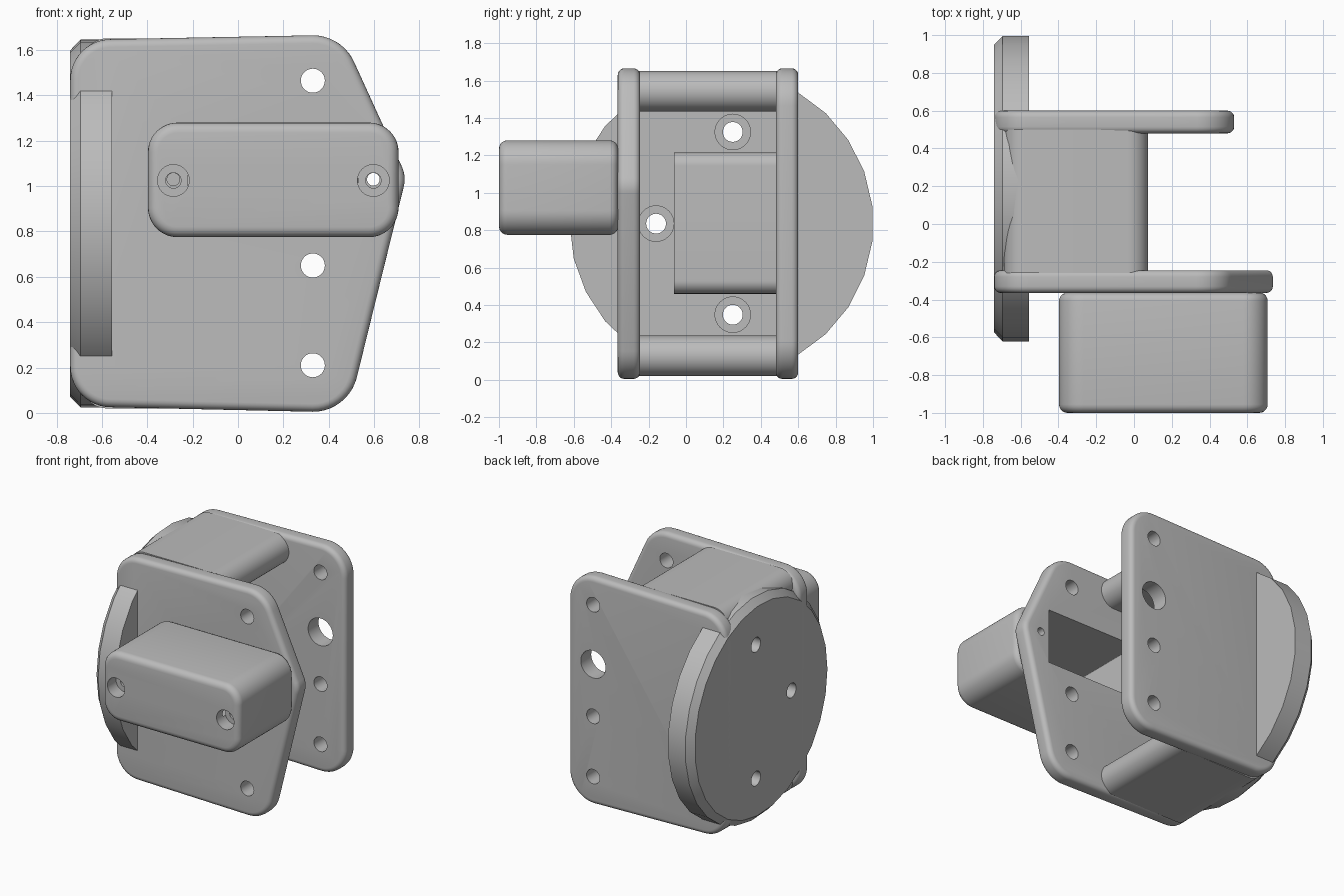
import bpy, bmesh, math
from mathutils import Vector
from mathutils.geometry import convex_hull_2d

if "Cube" in bpy.data.objects:
    bpy.data.objects.remove(bpy.data.objects["Cube"])

grey = bpy.data.materials.new("light_grey")
grey.diffuse_color = (0.5, 0.5, 0.5, 1)
grey.use_nodes = True
grey.node_tree.nodes["Principled BSDF"].inputs["Base Color"].default_value = grey.diffuse_color


def make_object(name, bm):
    bmesh.ops.recalc_face_normals(bm, faces=bm.faces)
    mesh = bpy.data.meshes.new(name)
    bm.to_mesh(mesh)
    bm.free()
    mesh.materials.append(grey)
    ob = bpy.data.objects.new(name, mesh)
    bpy.context.collection.objects.link(ob)
    return ob


def prism(name, circles, y0, y1, n=48):
    """Hull of circles (x, z, radius), extruded along y."""
    pts = [Vector((x + r * math.cos(2 * math.pi * i / n), z + r * math.sin(2 * math.pi * i / n)))
           for x, z, r in circles for i in range(n)]
    bm = bmesh.new()
    face = bm.faces.new([bm.verts.new((pts[i].x, y0, pts[i].y)) for i in convex_hull_2d(pts)])
    ext = bmesh.ops.extrude_face_region(bm, geom=[face])
    bmesh.ops.translate(bm, vec=(0, y1 - y0, 0),
                        verts=[v for v in ext["geom"] if isinstance(v, bmesh.types.BMVert)])
    return make_object(name, bm)


def rounded_box(name, x0, x1, z0, z1, r, y0, y1):
    corners = [(x, z, r) for x in (x0 + r, x1 - r) for z in (z0 + r, z1 - r)]
    return prism(name, corners, y0, y1)


def apply_all(ob):
    bpy.ops.object.select_all(action="DESELECT")
    bpy.context.view_layer.objects.active = ob
    ob.select_set(True)
    for m in list(ob.modifiers):
        bpy.ops.object.modifier_apply(modifier=m.name)


def round_edges(ob, width):
    m = ob.modifiers.new("round", "BEVEL")
    m.width, m.segments, m.angle_limit = width, 5, math.radians(40)
    apply_all(ob)


def cut(ob, cutters):
    for c in cutters:
        m = ob.modifiers.new("cut", "BOOLEAN")
        m.operation, m.solver, m.object = "DIFFERENCE", "EXACT", c
    apply_all(ob)
    for c in cutters:
        bpy.data.objects.remove(c)


def hole(x, z, r, y0, y1):
    return prism("hole_cutter", [(x, z, r)], y0, y1, 32)


def servo_opening():
    return rounded_box("opening_cutter", -0.22, 0.53, 0.82, 1.22, 0.005, -0.93, -0.2)


# Side plates: the front one has a pointed edge, the back one a straight edge
corners = [(-0.56, 1.468, 0.18), (-0.56, 0.205, 0.18), (0.33, 1.465, 0.2), (0.33, 0.205, 0.2)]
front_plate = prism("front_plate", corners + [(0.60, 1.03, 0.135)], -0.365, -0.245)
back_plate = prism("back_plate", corners, 0.48, 0.60)
for plate, y0, y1 in ((front_plate, -0.5, -0.1), (back_plate, 0.4, 0.7)):
    round_edges(plate, 0.035)
    cut(plate, [hole(0.33, z, 0.053, y0, y1) for z in (0.21, 0.65, 1.465)])
cut(front_plate, [servo_opening()] + [hole(x, 1.03, 0.028, -0.5, -0.1) for x in (-0.285, 0.597)])
cut(back_plate, [hole(0.33, 1.03, 0.1, 0.4, 0.7)])

# Round-ended spacers joining the plates
spacers = [prism(f"{name}_spacer", [(-0.58, z, 0.108), (-0.033, z, 0.108)], -0.26, 0.50)
           for name, z in (("top", 1.543), ("bottom", 0.128))]

# Reinforcing block in the middle, behind the disc
block = rounded_box("middle_block", -0.60, -0.25, 0.46, 1.215, 0.07, -0.065, 0.50)

# Servo cover: hollow, with two recessed screw holes
cover = rounded_box("servo_cover", -0.397, 0.708, 0.775, 1.28, 0.13, -1.0, -0.363)
round_edges(cover, 0.045)
cut(cover, [servo_opening()])
for x in (-0.285, 0.597):
    cut(cover, [hole(x, 1.025, 0.07, -1.1, -0.90)])
    cut(cover, [hole(x, 1.025, 0.034, -1.1, -0.3)])

# Mounting disc with a chamfered outer rim
rings = []
bm = bmesh.new()
for x, r in ((-0.74, 0.765), (-0.695, 0.812), (-0.555, 0.812)):
    angles = [math.pi + 2 * math.pi * i / 27 for i in range(27)]
    rings.append([bm.verts.new((x, 0.19 + r * math.cos(a), 0.835 + r * math.sin(a))) for a in angles])
for a, b in zip(rings, rings[1:]):
    for i in range(27):
        j = (i + 1) % 27
        bm.faces.new((a[i], a[j], b[j], b[i]))
bm.faces.new(rings[0])
bm.faces.new(rings[-1])
disc = make_object("mounting_disc", bm)


# Screw holes through the disc, counterbored on the inner side
def disc_hole(y, z, r, x0, x1):
    c = prism("disc_hole_cutter", [(0, 0, r)], x0, x1, 32)
    c.rotation_euler = (0, 0, -math.pi / 2)
    c.location = (0, y, z)
    return c


for y, z in ((0.25, 1.325), (-0.16, 0.835), (0.25, 0.348)):
    cut(disc, [disc_hole(y, z, 0.095, -0.62, -0.4)])
    cut(disc, [disc_hole(y, z, 0.053, -0.9, -0.4)])

# Smooth curved surfaces, keep hard edges
bpy.ops.object.select_all(action="DESELECT")
for ob in [front_plate, back_plate, block, cover, disc] + spacers:
    ob.select_set(True)
bpy.context.view_layer.objects.active = disc
bpy.ops.object.shade_smooth_by_angle(angle=math.radians(30))
